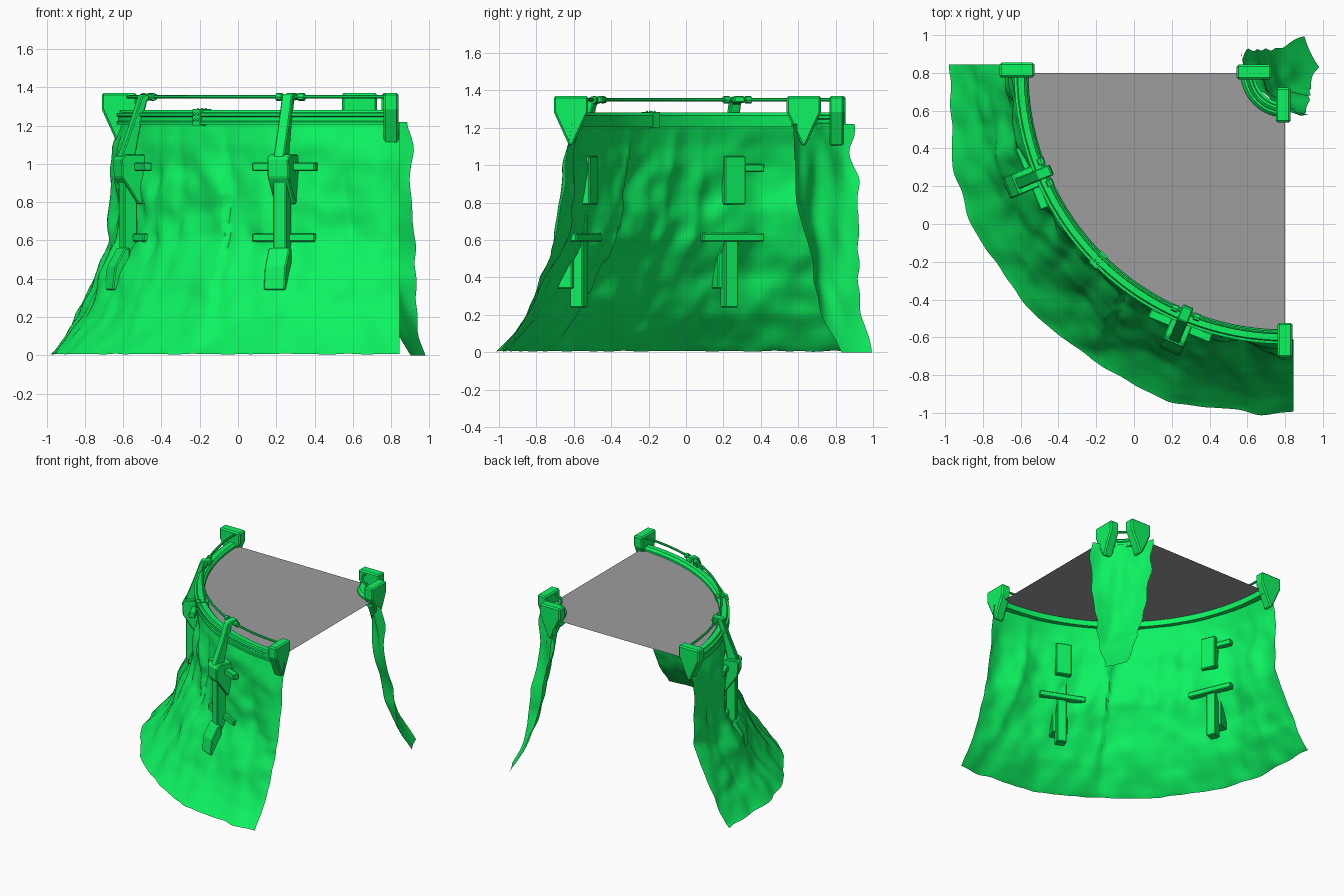
import bpy, bmesh, math
from mathutils import Vector, noise

if "Cube" in bpy.data.objects:
    bpy.data.objects.remove(bpy.data.objects["Cube"])

CX = CY = 0.8          # centre of the quarter-circle bend

def material(name, rgb):
    m = bpy.data.materials.new(name)
    m.diffuse_color = (*rgb, 1)
    m.use_nodes = True
    m.node_tree.nodes["Principled BSDF"].inputs["Base Color"].default_value = m.diffuse_color
    return m

GREEN = material("green", (0.004, 0.9, 0.12))
GREY = material("grey", (0.34, 0.34, 0.34))

def polar(a, r, z):
    a = math.radians(a)
    return Vector((CX - r * math.cos(a), CY - r * math.sin(a), z))

def finish(name, bm, smooth=None, bevel=0, mat=GREEN, fix=True):
    if fix:
        bmesh.ops.recalc_face_normals(bm, faces=bm.faces)
    me = bpy.data.meshes.new(name)
    bm.to_mesh(me)
    bm.free()
    ob = bpy.data.objects.new(name, me)
    bpy.context.collection.objects.link(ob)
    me.materials.append(mat)
    if bevel:
        m = ob.modifiers.new("bevel", 'BEVEL')
        m.width, m.segments, m.limit_method = bevel, 1, 'ANGLE'
    if smooth:
        bpy.ops.object.select_all(action='DESELECT')
        ob.select_set(True)
        bpy.context.view_layer.objects.active = ob
        bpy.ops.object.shade_smooth_by_angle(angle=math.radians(smooth))
    return ob

def prism(name, pts, origin, u, w, depth, bevel=0.006):
    """Outline in (u, z), extruded by depth along w, centred on origin."""
    bm = bmesh.new()
    base = [bm.verts.new(origin + u * p + Vector((0, 0, q)) - w * depth / 2) for p, q in pts]
    top = [bm.verts.new(v.co + w * depth) for v in base]
    n = len(pts)
    bm.faces.new(base)
    bm.faces.new(top)
    for i in range(n):
        bm.faces.new((base[i], base[(i + 1) % n], top[(i + 1) % n], top[i]))
    return finish(name, bm, bevel=bevel)

def sweep(name, profile, a0, a1, steps):
    """Closed (r, z) profile swept round the bend centre."""
    bm = bmesh.new()
    rings = [[bm.verts.new(polar(a0 + (a1 - a0) * i / steps, r, z)) for r, z in profile]
             for i in range(steps + 1)]
    n = len(profile)
    for p, q in zip(rings, rings[1:]):
        for i in range(n):
            bm.faces.new((p[i], p[(i + 1) % n], q[(i + 1) % n], q[i]))
    bm.faces.new(rings[0])
    bm.faces.new(rings[-1])
    return finish(name, bm, smooth=30)

def octagon(r, z, rad):
    return [(r + rad * math.cos(k * math.pi / 4), z + rad * math.sin(k * math.pi / 4)) for k in range(8)]

def lerp(table, x):
    for (x0, y0), (x1, y1) in zip(table, table[1:]):
        if x <= x1:
            return y0 + (y1 - y0) * (x - x0) / (x1 - x0)
    return table[-1][1]

def sheet(name, nu, nv, fn):
    bm = bmesh.new()
    g = [[bm.verts.new(fn(i / nu, j / nv)) for j in range(nv + 1)] for i in range(nu + 1)]
    for i in range(nu):
        for j in range(nv):
            bm.faces.new((g[i][j], g[i + 1][j], g[i + 1][j + 1], g[i][j + 1]))
    return finish(name, bm, smooth=60, fix=False)

# Floor plate
bm = bmesh.new()
arc = [i * 90 / 40 for i in range(41)]
outer = [bm.verts.new(polar(a, 1.37, 1.25)) for a in arc]
inner = [bm.verts.new(polar(a, 0.22, 1.25)) for a in arc]
for i in range(40):
    bm.faces.new((inner[i], outer[i], outer[i + 1], inner[i + 1]))
finish("floor", bm, mat=GREY)

# Large outer cliff, flaring towards its foot
FLARE = [(0, 1.785), (.1, 1.705), (.2, 1.64), (.3, 1.60), (.42, 1.55), (.52, 1.49), (.6, 1.455),
         (.75, 1.435), (1.0, 1.425), (1.1, 1.42), (1.22, 1.39)]

def cliff(u, v):
    a, z = 90 * u, 1.22 * v
    end = abs(2 * u - 1)
    r = lerp(FLARE, z) + 0.022 * end ** 6 * v
    fade = min(1, (1 - v) * 5) * 0.9 + 0.1
    ridge = abs(noise.noise((a * .1 + z * .8, 3.1, z * .7))) - 0.2
    lump = noise.noise((a * .1, 8.4, z * 4))
    fine = noise.noise((a * .25, 1.7, z * 9))
    r += fade * (0.07 * ridge * (0.3 + 0.7 * min(1, v * 2)) + 0.035 * lump + 0.016 * fine)
    # vertical crease near the middle and a wider foot there
    k = a - (51 + 5 * (1 - v))
    if 0 < k < 9:
        r -= 0.03 * (1 - k / 9) * math.sin(math.pi * v)
    r += 0.055 * math.sin(math.pi * u) * (1 - v) ** 3
    if v == 0:
        z = 0.006 + 0.006 * noise.noise((a * .3, 0, 0))
    over = math.degrees(0.045 / r)          # small overhang past both ends
    return polar(-over + (90 + 2 * over) * u, r, z)

sheet("outer_cliff", 120, 56, cliff)

# Narrow cliff strip under the inner corner
DIAG = [(0, 1.325), (.1, 1.26), (.2, 1.205), (.4, 1.12), (.7, 1.055), (1.22, 0.985)]
HALF = [(0, .085), (.25, .135), (.5, .175), (.8, .215), (1.22, .235)]

def strip(u, v):
    z = 1.22 * v
    s = 2 * u - 1
    t = s * lerp(HALF, z) + abs(s) * 0.03 * noise.noise((s * 2, 5, z * 7)) - 0.02 * (1 - v)
    d = lerp(DIAG, z) + 1.1 * t * t - 0.015 + 0.4 * t * (1 - v) ** 2
    d += 0.05 * noise.noise((t * 8, 2, z * 3)) * min(1, v * 4)
    return Vector(((d - t) / math.sqrt(2), (d + t) / math.sqrt(2), z))

sheet("inner_cliff", 18, 40, strip)

# Kerb rails with a stepped channel section
def kerb(name, r0, sgn, steps):
    sec = [(0, 1.205), (0, 1.265), (.015, 1.282), (.055, 1.282), (.06, 1.268), (.075, 1.265),
           (.075, 1.25), (.068, 1.245), (.068, 1.225), (.075, 1.22), (.075, 1.205)]
    sweep(name, [(r0 + sgn * r, z) for r, z in sec], -1, 91, steps)

kerb("outer_kerb", 1.36, 1, 48)
kerb("inner_kerb", 0.235, -1, 16)

# Thin handrails with knots beside each bracket
sweep("outer_handrail", octagon(1.375, 1.35, .009), -1, 91, 48)
sweep("inner_handrail", octagon(0.2, 1.35, .009), 0, 90, 16)
for b in (22.5, 67.5):
    for off in (-2.6, 2.6):
        sweep("handrail_knot", octagon(1.375, 1.35, .02), b + off - .7, b + off + .7, 2)

# Joint clamp with bolts at mid bend
sweep("kerb_clamp", [(1.354, 1.2), (1.354, 1.286), (1.442, 1.286), (1.442, 1.2)], 43.9, 46.1, 2)
for a in (44.5, 45.5):
    for r, z in ((1.38, 1.284), (1.415, 1.284), (1.442, 1.26), (1.442, 1.23)):
        bm = bmesh.new()
        bmesh.ops.create_icosphere(bm, subdivisions=1, radius=.008)
        bmesh.ops.translate(bm, verts=bm.verts, vec=polar(a, r, z))
        finish("clamp_bolt", bm, smooth=60)

# Shield-shaped end posts
X, Y = Vector((1, 0, 0)), Vector((0, 1, 0))
SHIELD = [(-.092, 1.37), (-.092, 1.285), (-.01, 1.105), (.01, 1.105), (.092, 1.285), (.092, 1.37)]
for x, y, u, w in ((-.62, .815, X, Y), (.80, -.615, Y, X), (.635, .805, X, Y), (.79, .63, Y, X)):
    prism("end_post", SHIELD, Vector((x, y, 0)), u, w, .078, .01)

# Timber brackets holding the kerb to the cliff
C = Vector((CX, CY, 0))
def rect(r0, r1, z0, z1):
    return [(r0, z0), (r1, z0), (r1, z1), (r0, z1)]

for a in (22.5, 67.5):
    out = polar(a, 1, 0) - C
    side = Vector((-out.y, out.x, 0))
    prism("bracket_arm", [(1.335, 1.335), (1.345, 1.372), (1.42, 1.36), (1.475, 1.2), (1.54, 1.03),
                          (1.46, 1.03), (1.43, 1.18), (1.39, 1.33)], C, out, side, .06)
    prism("bracket_block", [(1.40, .79), (1.45, .79), (1.545, .93), (1.55, 1.03), (1.52, 1.05),
                            (1.40, 1.05)], C, out, side, .12)
    prism("bracket_post", rect(1.45, 1.525, .24, 1.0), C, out, side, .075)
    prism("bracket_foot", [(1.50, .34), (1.60, .34), (1.585, .46), (1.53, .56), (1.50, .56)],
          C, out, side, .12)
    for z in (.985, .615):
        prism("bracket_crossbar", rect(1.425, 1.475, z - .022, z + .022), C, out, side, .355)
